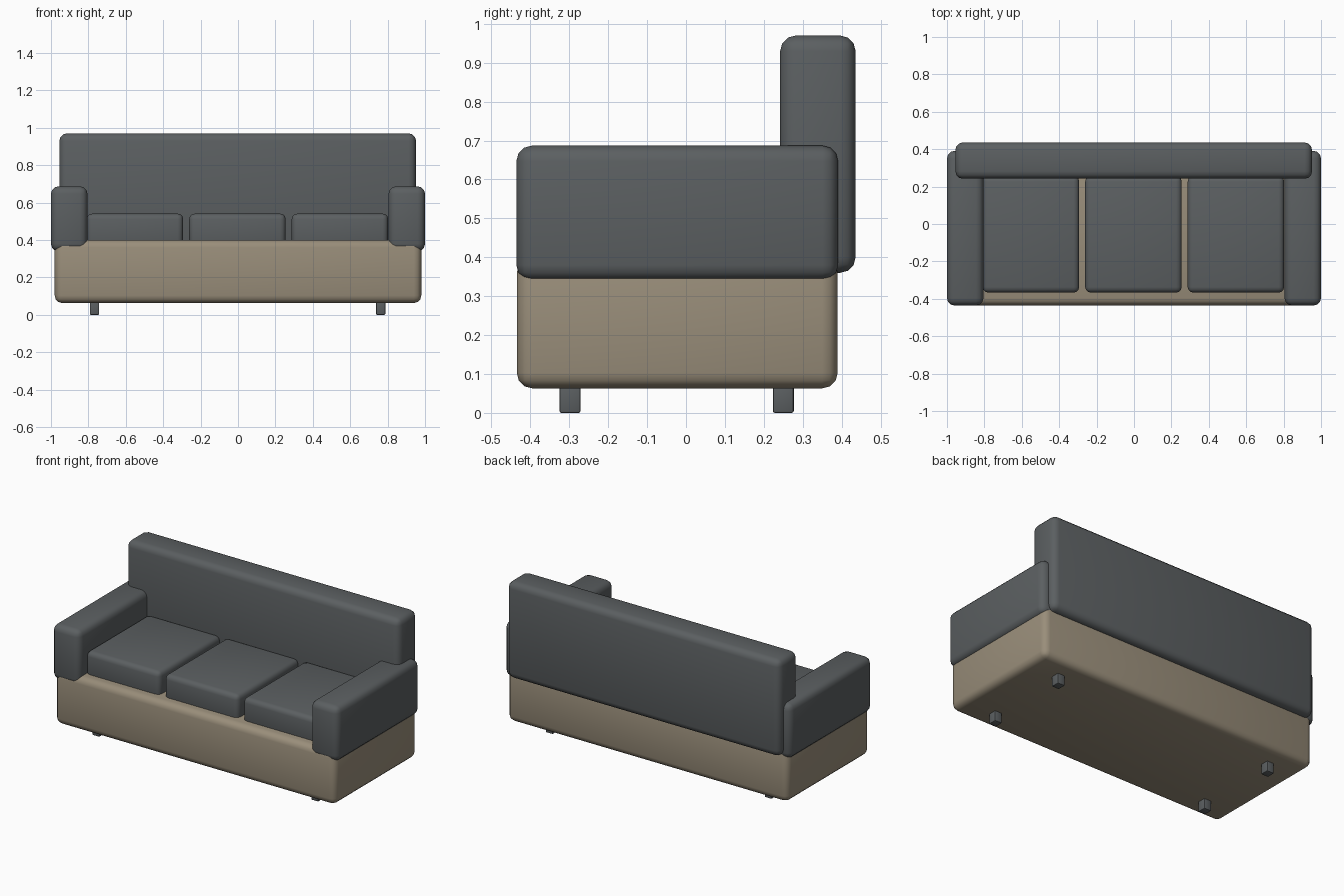
import bpy

cube = bpy.data.objects.get("Cube")
if cube:
    bpy.data.objects.remove(cube, do_unlink=True)


def material(name, rgb):
    mat = bpy.data.materials.new(name)
    mat.use_nodes = True
    mat.diffuse_color = (*rgb, 1)
    mat.node_tree.nodes["Principled BSDF"].inputs["Base Color"].default_value = (*rgb, 1)
    return mat


grey = material("charcoal fabric", (0.105, 0.115, 0.12))
tan = material("tan fabric", (0.32, 0.27, 0.195))


def rounded_box(name, x, y, z, radius, mat, segments=3):
    """Box spanning the given (low, high) ranges, with rounded edges."""
    spans = (x, y, z)
    bpy.ops.mesh.primitive_cube_add(size=1, location=[(a + b) / 2 for a, b in spans])
    obj = bpy.context.object
    obj.name = name
    obj.scale = [b - a for a, b in spans]
    bpy.ops.object.transform_apply(location=False, rotation=False, scale=True)
    bevel = obj.modifiers.new("Rounded edges", "BEVEL")
    bevel.width = radius
    bevel.segments = segments
    bpy.ops.object.modifier_apply(modifier=bevel.name)
    bpy.ops.object.shade_smooth_by_angle()
    obj.data.materials.append(mat)
    return obj


# Base and backrest
rounded_box("base", (-0.98, 0.98), (-0.435, 0.39), (0.063, 0.4), 0.04, tan)
rounded_box("backrest", (-0.955, 0.952), (0.242, 0.436), (0.36, 0.97), 0.04, grey)

# Armrests
rounded_box("left_armrest", (0.805, 1.0), (-0.436, 0.391), (0.34, 0.687), 0.04, grey)
rounded_box("right_armrest", (-1.0, -0.805), (-0.436, 0.391), (0.34, 0.687), 0.04, grey)

# Seat cushions
for name, cx in (("right", -0.551), ("middle", -0.003), ("left", 0.545)):
    rounded_box(name + "_seat_cushion", (cx - 0.258, cx + 0.258), (-0.367, 0.256),
                (0.36, 0.541), 0.03, grey)

# Feet
for side, cx in (("right", -0.767), ("left", 0.763)):
    for end, cy in (("front", -0.298), ("back", 0.25)):
        rounded_box(f"{end}_{side}_foot", (cx - 0.025, cx + 0.025),
                    (cy - 0.027, cy + 0.027), (0, 0.08), 0.005, grey, 2)
